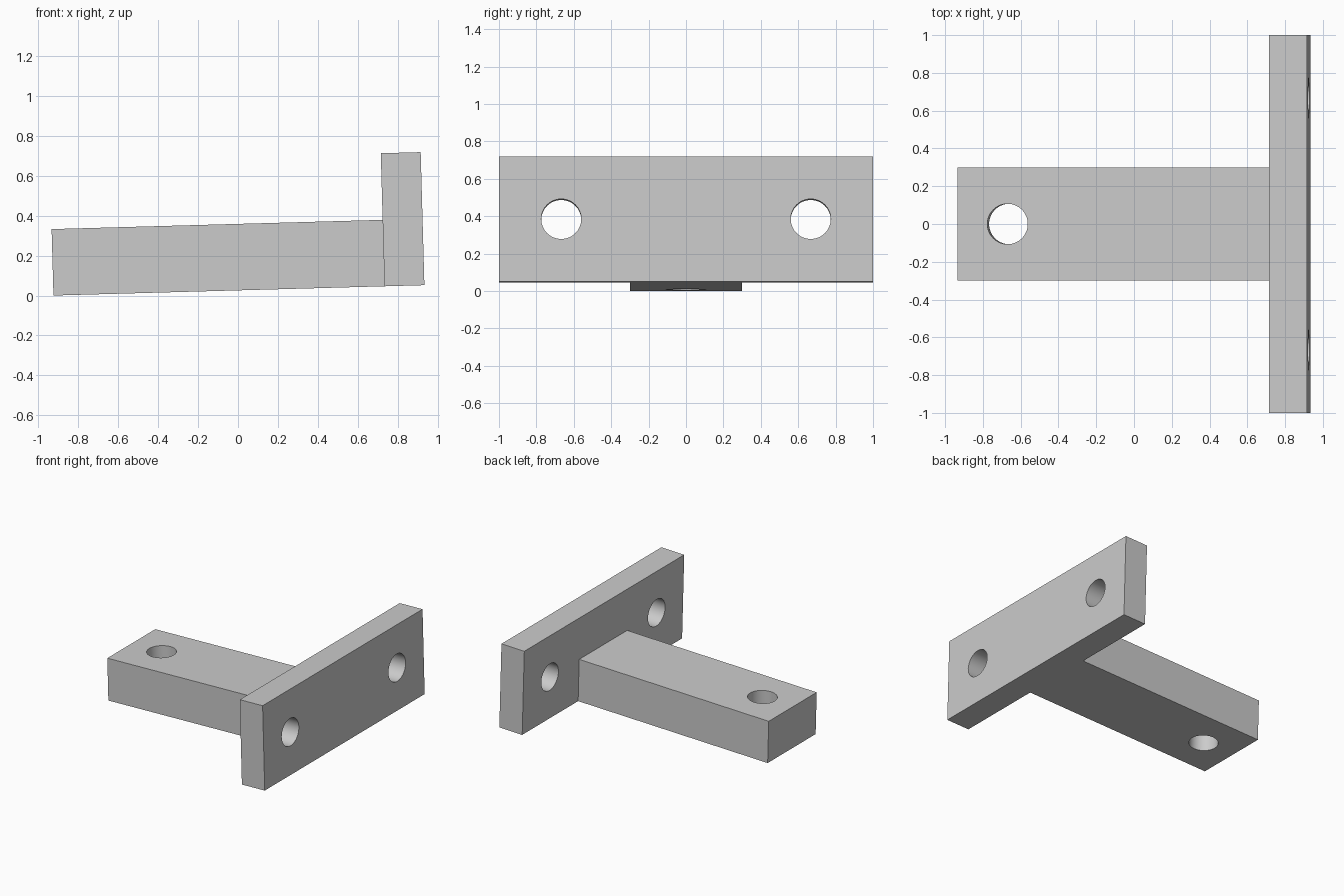
import bpy
import math
from mathutils import Matrix

default = bpy.data.objects.get("Cube")
if default:
    bpy.data.objects.remove(default, do_unlink=True)

LENGTH, PLATE_T, PLATE_H, PLATE_W = 1.86, 0.2, 0.667, 2.0
ARM_W, ARM_H = 0.6, 0.333
HOLE_R = 0.107
# The whole bracket leans slightly up towards +x
TILT = Matrix.Translation((-0.925, 0, 0)) @ Matrix.Rotation(math.radians(-1.6), 4, "Y")

grey = bpy.data.materials.new("plain grey")
grey.use_nodes = True
colour = (0.6, 0.6, 0.6, 1)
grey.diffuse_color = colour
grey.node_tree.nodes["Principled BSDF"].inputs["Base Color"].default_value = colour


def block(name, centre, size):
    bpy.ops.mesh.primitive_cube_add(size=1)
    ob = bpy.context.object
    ob.name = name
    ob.data.transform(Matrix.Translation(centre) @ Matrix.Diagonal((*size, 1)))
    ob.data.materials.append(grey)
    return ob


def drill(ob, centre, along_x=False):
    bpy.ops.mesh.primitive_cylinder_add(vertices=64, radius=HOLE_R, depth=1)
    cutter = bpy.context.object
    turn = Matrix.Rotation(math.radians(90 if along_x else 0), 4, "Y")
    cutter.data.transform(Matrix.Translation(centre) @ turn)
    cutter.data.materials.append(grey)
    cut = ob.modifiers.new("hole", "BOOLEAN")
    cut.operation, cut.solver, cut.object = "DIFFERENCE", "EXACT", cutter
    bpy.context.view_layer.objects.active = ob
    bpy.ops.object.modifier_apply(modifier=cut.name)
    bpy.data.objects.remove(cutter, do_unlink=True)


# Arm with one vertical hole near its free end
arm_len = LENGTH - PLATE_T
arm = block("arm", (arm_len / 2, 0, ARM_H / 2), (arm_len, ARM_W, ARM_H))
drill(arm, (0.265, 0, ARM_H / 2))

# Cross plate with a mirrored pair of holes
plate_x = LENGTH - PLATE_T / 2
plate = block("cross_plate", (plate_x, 0, PLATE_H / 2), (PLATE_T, PLATE_W, PLATE_H))
for side in (-1, 1):
    drill(plate, (plate_x, side * 0.667, PLATE_H / 2), along_x=True)

# Tilt both parts and smooth the hole walls
for ob in (arm, plate):
    ob.data.transform(TILT)
    bpy.ops.object.select_all(action="DESELECT")
    ob.select_set(True)
    bpy.context.view_layer.objects.active = ob
    bpy.ops.object.shade_smooth_by_angle(angle=math.radians(30))
